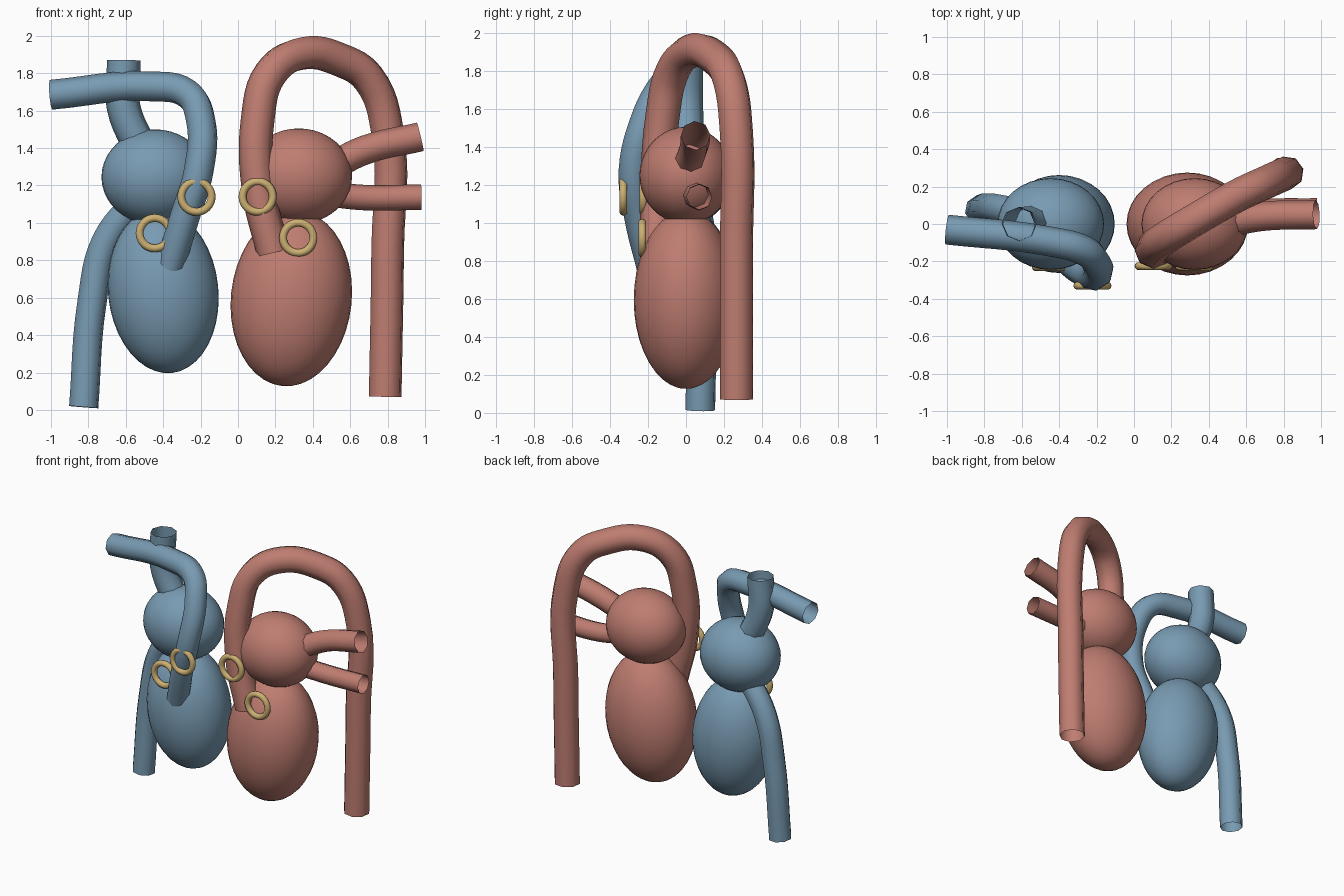
import bpy, math

if "Cube" in bpy.data.objects:
    bpy.data.objects.remove(bpy.data.objects["Cube"])


def material(name, color):
    m = bpy.data.materials.new(name)
    m.diffuse_color = (*color, 1)
    m.use_nodes = True
    m.node_tree.nodes["Principled BSDF"].inputs["Base Color"].default_value = m.diffuse_color
    return m


BLUE = material("venous blue", (0.190, 0.328, 0.448))
RED = material("arterial red", (0.520, 0.205, 0.165))
GOLD = material("valve gold", (0.610, 0.435, 0.170))


def finish(obj, name, mat, angle=60):
    obj.name = name
    obj.data.materials.clear()
    obj.data.materials.append(mat)
    bpy.ops.object.shade_smooth_by_angle(angle=math.radians(angle))


def chamber(name, mat, center, radii, tilt=0):
    """Ellipsoid heart chamber, tilted sideways by degrees."""
    bpy.ops.mesh.primitive_uv_sphere_add(
        segments=32, ring_count=20, radius=1, location=center,
        rotation=(0, math.radians(tilt), 0))
    obj = bpy.context.object
    obj.scale = radii
    finish(obj, name, mat)


def vessel(name, mat, radius, points):
    """Open eight-sided tube running smoothly through the points."""
    curve = bpy.data.curves.new(name, "CURVE")
    curve.dimensions = "3D"
    curve.bevel_depth = radius
    curve.bevel_resolution = 2
    curve.resolution_u = 6
    spline = curve.splines.new("BEZIER")
    spline.bezier_points.add(len(points) - 1)
    for bp, p in zip(spline.bezier_points, points):
        bp.co = p
        bp.handle_left_type = bp.handle_right_type = "AUTO"
    obj = bpy.data.objects.new(name, curve)
    bpy.context.collection.objects.link(obj)
    bpy.ops.object.select_all(action="DESELECT")
    obj.select_set(True)
    bpy.context.view_layer.objects.active = obj
    bpy.ops.object.convert(target="MESH")
    finish(bpy.context.object, name, mat)


def valve(name, center):
    """Gold ring facing the front."""
    bpy.ops.mesh.primitive_torus_add(
        location=center, rotation=(math.pi / 2, 0, 0), major_segments=32,
        minor_segments=10, major_radius=0.081, minor_radius=0.021)
    finish(bpy.context.object, name, GOLD)


# Chambers
chamber("right_atrium", BLUE, (-0.445, 0, 1.245), (0.285, 0.245, 0.255))
chamber("right_ventricle", BLUE, (-0.40, 0, 0.635), (0.295, 0.262, 0.44), -6)
chamber("left_atrium", RED, (0.325, 0, 1.25), (0.285, 0.245, 0.255))
chamber("left_ventricle", RED, (0.285, 0, 0.595), (0.323, 0.275, 0.47), 6)

# Blue vessels
vessel("upper_vena_cava", BLUE, 0.09, [
    (-0.61, 0, 1.87), (-0.612, 0, 1.62), (-0.50, 0.01, 1.36)])
vessel("lower_vena_cava", BLUE, 0.08, [
    (-0.825, 0.075, 0.015), (-0.78, 0.085, 0.58), (-0.705, 0.08, 0.90),
    (-0.52, 0.04, 1.14)])
vessel("pulmonary_artery", BLUE, 0.08, [
    (-0.365, -0.18, 0.765), (-0.285, -0.245, 1.03), (-0.21, -0.275, 1.28),
    (-0.20, -0.21, 1.55), (-0.27, -0.14, 1.69), (-0.47, -0.09, 1.73),
    (-1.0, -0.03, 1.685)])

# Red vessels
vessel("aorta", RED, 0.09, [
    (0.19, -0.15, 0.84), (0.11, -0.15, 1.18), (0.105, -0.125, 1.55),
    (0.175, -0.07, 1.80), (0.34, 0.03, 1.905), (0.55, 0.15, 1.87),
    (0.70, 0.22, 1.77), (0.80, 0.265, 1.48), (0.80, 0.265, 0.85),
    (0.787, 0.265, 0.07)])
vessel("upper_pulmonary_vein", RED, 0.078, [
    (0.48, 0.0, 1.29), (0.68, 0.04, 1.39), (0.975, 0.05, 1.46)])
vessel("lower_pulmonary_vein", RED, 0.068, [
    (0.48, 0.04, 1.155), (0.68, 0.065, 1.135), (0.98, 0.07, 1.138)])

# Valve rings
valve("pulmonary_valve", (-0.222, -0.33, 1.14))
valve("tricuspid_valve", (-0.445, -0.23, 0.945))
valve("aortic_valve", (0.105, -0.225, 1.14))
valve("mitral_valve", (0.322, -0.23, 0.92))
